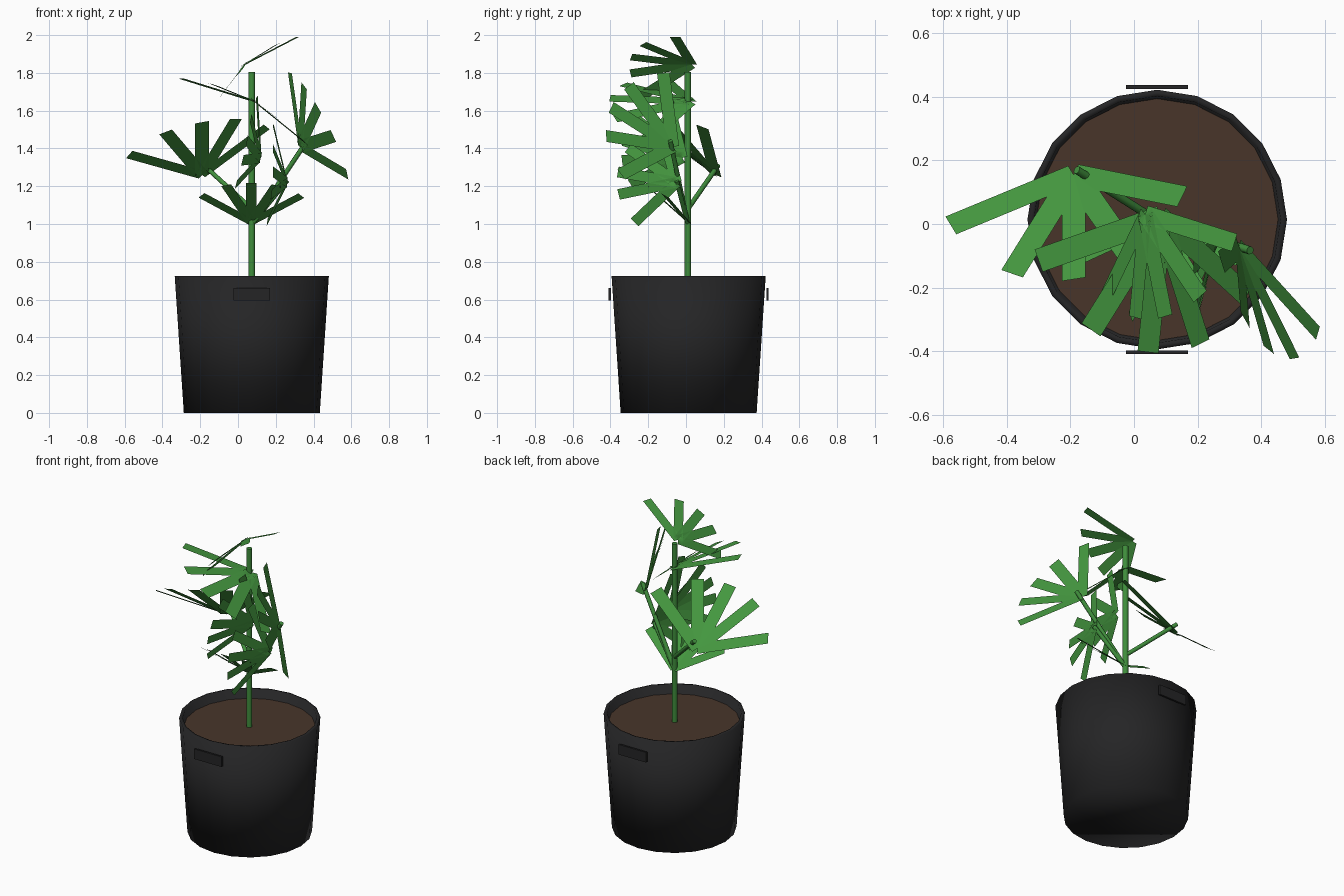
import bpy, bmesh, math
from mathutils import Vector

if "Cube" in bpy.data.objects:
    bpy.data.objects.remove(bpy.data.objects["Cube"])

CX, CY = 0.073, 0.014


def material(name, rgb):
    m = bpy.data.materials.new(name)
    m.diffuse_color = (*rgb, 1)
    m.use_nodes = True
    m.node_tree.nodes["Principled BSDF"].inputs["Base Color"].default_value = m.diffuse_color
    return m


black = material("black_plastic", (0.018, 0.018, 0.019))
brown = material("soil_brown", (0.065, 0.036, 0.023))
green = material("leaf_green", (0.058, 0.31, 0.05))
stem_green = material("stem_green", (0.05, 0.27, 0.045))


def finish(name, bm, mat, smooth=True):
    me = bpy.data.meshes.new(name)
    bm.to_mesh(me)
    bm.free()
    ob = bpy.data.objects.new(name, me)
    bpy.context.collection.objects.link(ob)
    me.materials.append(mat)
    for p in me.polygons:
        p.use_smooth = smooth
    return ob


def lathe(name, profile, mat, smooth_angle, sides=20):
    bm = bmesh.new()
    rings = [[bm.verts.new((CX + r * math.sin(2 * math.pi * i / sides),
                            CY + r * math.cos(2 * math.pi * i / sides), z))
              for i in range(sides)] for r, z in profile]
    for a, b in zip(rings, rings[1:]):
        for i in range(sides):
            j = (i + 1) % sides
            bm.faces.new((a[j], a[i], b[i], b[j]))
    bm.faces.new(rings[0])
    bm.faces.new(rings[-1][::-1])
    bmesh.ops.recalc_face_normals(bm, faces=bm.faces)
    ob = finish(name, bm, mat)
    bpy.context.view_layer.objects.active = ob
    ob.select_set(True)
    bpy.ops.object.shade_smooth_by_angle(angle=math.radians(smooth_angle))
    ob.select_set(False)
    return ob


def rod(name, a, b, radius, sides=8):
    a, b = Vector(a), Vector(b)
    bm = bmesh.new()
    bmesh.ops.create_cone(bm, cap_ends=True, segments=sides, radius1=radius,
                          radius2=radius, depth=(b - a).length)
    ob = finish(name, bm, stem_green)
    ob.location = (a + b) / 2
    ob.rotation_euler = (b - a).to_track_quat('Z', 'Y').to_euler()
    bpy.context.view_layer.objects.active = ob
    ob.select_set(True)
    bpy.ops.object.shade_smooth_by_angle(angle=math.radians(50))
    ob.select_set(False)
    return ob


def fan(name, hub, first, middle, last):
    """Five flat blades swept through the first, middle and last tip."""
    hub = Vector(hub)
    d1, d3, d5 = (Vector(p) - hub for p in (first, middle, last))
    length = (d1.length + d3.length + d5.length) / 3

    def direction(t):
        return (d1 * (t * (t - 1) / 2) + d3 * (1 - t * t)
                + d5 * (t * (t + 1) / 2)).normalized()

    bm = bmesh.new()
    for t in (-1, -0.5, 0, 0.5, 1):
        along = direction(t)
        across = direction(t + 0.05) - direction(t - 0.05)
        across = across.normalized() * length * 0.088
        tip = hub + along * length
        bm.faces.new([bm.verts.new(p) for p in
                      (hub - across, hub + across, tip + across, tip - across)])
    return finish(name, bm, green, False)


# Pot with a thin rim, and the soil disc inside it
lathe("pot", [(0.36, 0), (0.408, 0.725), (0.388, 0.725), (0.38, 0.665)], black, 100)
lathe("soil", [(0.38, 0.655), (0.38, 0.67)], brown, 35)

# Grip plates at front and back
for side, label in ((-1, "front"), (1, "back")):
    bm = bmesh.new()
    bmesh.ops.create_cube(bm, size=1)
    for v in bm.verts:
        v.co = Vector((CX + v.co.x * 0.195, CY + side * 0.417 + v.co.y * 0.012,
                       0.628 + v.co.z * 0.064))
    finish("grip_" + label, bm, black, False)

# Main stem
rod("stem", (CX, 0.01, 0.66), (CX, 0.01, 1.805), 0.017, 10)

# Leaf stalks
rod("stalk_left", (CX, 0.01, 1.08), (-0.18, 0.17, 1.31), 0.013)
rod("stalk_right", (CX, 0.01, 1.0), (0.365, -0.083, 1.44), 0.013)
rod("stalk_low_right", (CX, 0.01, 1.0), (0.26, -0.05, 1.23), 0.013)

# Leaf fans: hub, then first, middle and last tips
fan("leaf_left", (-0.19, 0.155, 1.26),
    (-0.565, 0.0, 1.365), (-0.19, -0.175, 1.54), (0.16, 0.085, 1.52))
fan("leaf_right", (0.33, -0.07, 1.41),
    (0.275, -0.12, 1.80), (0.425, -0.40, 1.62), (0.575, -0.34, 1.265))
fan("leaf_bottom", (0.07, 0.01, 1.01),
    (-0.19, -0.11, 1.15), (0.07, -0.24, 1.22), (0.335, -0.11, 1.15))
fan("leaf_top", (0.035, 0.03, 1.845),
    (0.305, -0.055, 1.985), (0.10, -0.30, 1.885), (-0.09, -0.23, 1.68))
fan("leaf_upper", (0.085, 0.02, 1.65),
    (-0.285, -0.11, 1.765), (0.045, -0.395, 1.665), (0.37, -0.24, 1.42))
fan("leaf_low_right", (0.26, -0.05, 1.22),
    (0.185, -0.14, 1.53), (0.18, -0.385, 1.28), (0.165, -0.25, 1.03))
fan("leaf_middle", (0.12, -0.02, 1.35),
    (0.10, -0.10, 1.67), (0.04, -0.36, 1.45), (0.0, -0.27, 1.22))
